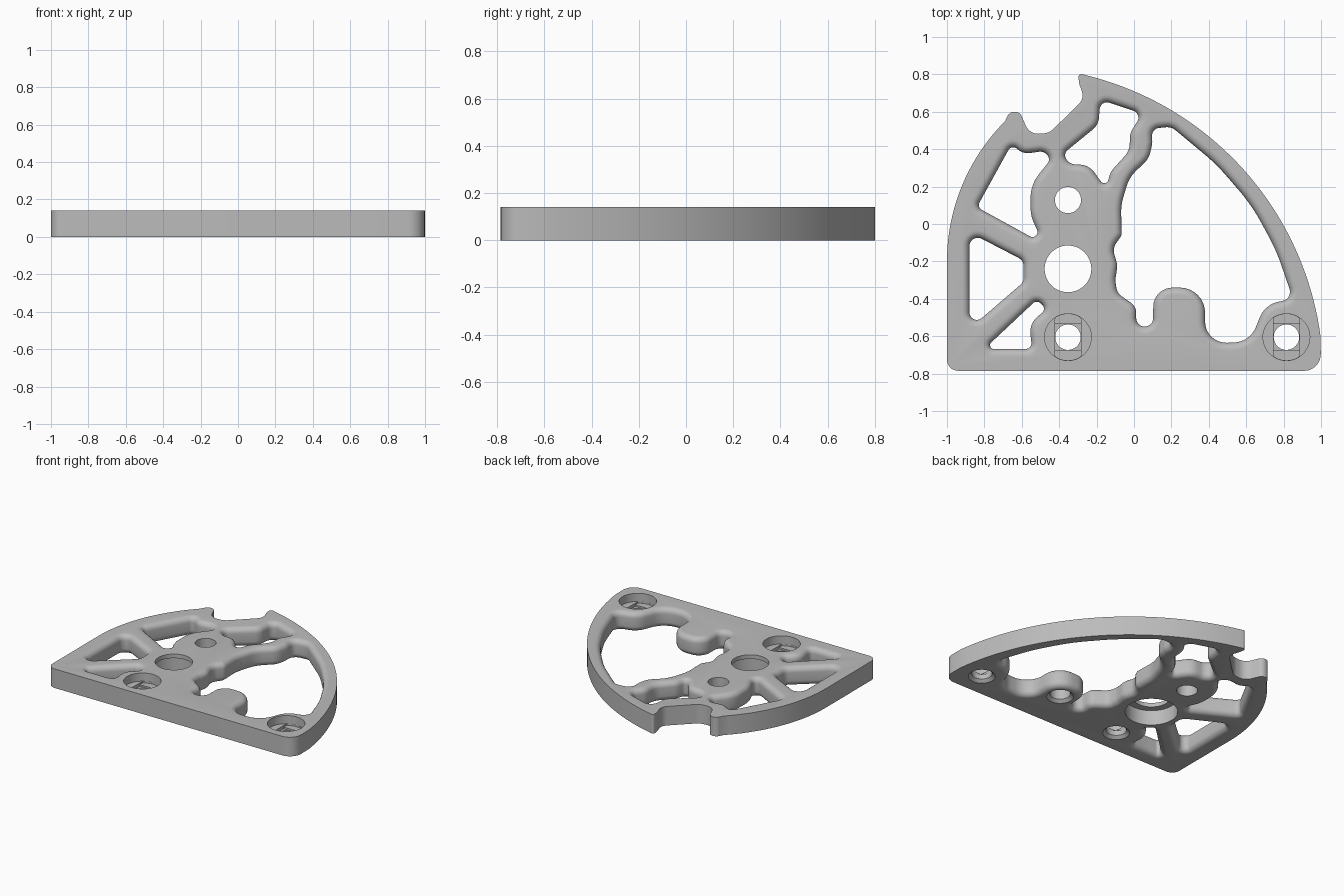
import bpy, bmesh
from math import sin, cos, tan, pi, radians
from mathutils import Vector

cube = bpy.data.objects.get("Cube")
if cube:
    bpy.data.objects.remove(cube, do_unlink=True)

THICK = 0.14
FILLET = 0.04

grey = bpy.data.materials.new("plain grey")
grey.use_nodes = True
grey.diffuse_color = (0.5, 0.5, 0.5, 1)
grey.node_tree.nodes["Principled BSDF"].inputs["Base Color"].default_value = (0.5, 0.5, 0.5, 1)


def arc(cx, cy, r, start, end, steps):
    """Points along an arc, as sharp corners of an outline."""
    angles = [radians(start + (end - start) * i / steps) for i in range(steps + 1)]
    return [(cx + r * cos(a), cy + r * sin(a), 0) for a in angles]


def circle(x, y, r):
    return [(p[0], p[1]) for p in arc(x, y, r, 0, 360, 48)[:-1]]


def rounded(corners, grow=0.0, steps=8):
    """Outline with rounded corners (x, y, radius), optionally grown outward."""
    pts = [Vector(c[:2]) for c in corners]
    area = sum(pts[i - 1].cross(p) for i, p in enumerate(pts))
    if area < 0:
        corners, pts = corners[::-1], pts[::-1]
    loop = []
    for i, p in enumerate(pts):
        before, after = pts[i - 1] - p, pts[(i + 1) % len(pts)] - p
        r = corners[i][2]
        if not r:
            loop.append(p)
            continue
        u, v = before.normalized(), after.normalized()
        half = u.angle(v) / 2
        reach = min(r / tan(half), before.length * 0.49, after.length * 0.49)
        r = reach * tan(half)
        centre = p + (u + v).normalized() * (r / sin(half))
        convex = (-u).cross(v) > 0
        radius = r + grow if convex else max(r - grow, min(r, 0.004))
        a = (p + u * reach - centre).normalized()
        b = (p + v * reach - centre).normalized()
        turn = a.angle_signed(b)   # clockwise positive
        for k in range(steps + 1):
            t = -turn * k / steps
            d = Vector((a.x * cos(t) - a.y * sin(t), a.x * sin(t) + a.y * cos(t)))
            loop.append(centre + d * radius)
    return loop


def loft(name, layers):
    """Solid through stacked loops: a list of (points, height)."""
    bm = bmesh.new()
    rings = [[bm.verts.new((p[0], p[1], z)) for p in pts] for pts, z in layers]
    for low, high in zip(rings, rings[1:]):
        for i in range(len(low)):
            bm.faces.new((low[i - 1], low[i], high[i], high[i - 1]))
    bm.faces.new(rings[0][::-1])
    bm.faces.new(rings[-1])
    bmesh.ops.recalc_face_normals(bm, faces=bm.faces)
    mesh = bpy.data.meshes.new(name)
    bm.to_mesh(mesh)
    bm.free()
    obj = bpy.data.objects.new(name, mesh)
    obj.data.materials.append(grey)
    bpy.context.collection.objects.link(obj)
    return obj


def prism(name, pts, low, high):
    return loft(name, [(pts, low), (pts, high)])


def cut(target, cutter):
    mod = target.modifiers.new("cut", "BOOLEAN")
    mod.operation = "DIFFERENCE"
    mod.solver = "EXACT"
    mod.object = cutter
    bpy.context.view_layer.objects.active = target
    bpy.ops.object.modifier_apply(modifier=mod.name)
    bpy.data.objects.remove(cutter, do_unlink=True)


# Plate: a quadrant with a notch in its upper left rim
outline = [(-1, -.785, .06), (1, -.785, .185)]
outline += arc(-.652, -.821, 1.664, 7.6, 76, 40)
outline += [(-.3, .808, .035), (-.293, .75, .06), (-.265, .67, .1),
            (-.455, .485, .09), (-.56, .48, .09), (-.61, .6, .04), (-.665, .6, .04)]
outline += arc(.06, -.2, 1.06, 135, 180, 20)
plate = prism("quadrant_plate", rounded(outline), 0, THICK)

# Lightening pockets with rounded rims on both faces
pockets = {
    "upper_left_pocket": [
        (-.84, .09, .03), (-.485, -.105, .05), (-.553, .045, .2), (-.553, .21, .2),
        (-.445, .345, .05), (-.48, .39, .05), (-.59, .375, .08), (-.655, .425, .03)],
    "middle_left_pocket": [
        (-.88, -.045, .045), (-.59, -.195, .05), (-.59, -.31, .05), (-.88, -.56, .04)],
    "lower_left_pocket": [
        (-.8, -.668, .02), (-.545, -.668, .03), (-.56, -.53, .15),
        (-.465, -.455, .04), (-.52, -.405, .03)],
    "upper_pocket": [
        (-.18, .665, .04), (.045, .59, .04), (-.02, .49, .1), (-.025, .39, .1),
        (-.125, .28, .1), (-.15, .19, .05), (-.24, .315, .1), (-.345, .32, .06),
        (-.38, .375, .04), (-.19, .53, .09)],
    "large_pocket": [
        (.095, .51, .07), (.2, .52, .07), (.44, .32, 1), (.63, .1, 1), (.76, -.14, 1),
        (.85, -.4, .05), (.7, -.43, .14), (.62, -.63, .13), (.38, -.64, .13),
        (.38, -.34, .135), (.104, -.34, .135), (.102, -.548, .046), (.012, -.548, .046),
        (.012, -.44, .07), (-.09, -.37, .07), (-.1, -.3, .1), (-.088, -.22, .1),
        (-.115, -.13, .07), (-.065, -.06, .05), (-.07, .1, .3), (-.025, .25, .2),
        (.08, .35, .12), (.098, .43, .1)],
}
for name, corners in pockets.items():
    layers = [(rounded(corners, FILLET), -.02)]
    for k in range(7):
        t = k / 6 * pi / 2
        layers.append((rounded(corners, FILLET * (1 - sin(t))), FILLET * (1 - cos(t))))
    layers += [(pts, THICK - z) for pts, z in reversed(layers)]
    cut(plate, loft(name, layers))

# Shaft hole, and bearing hole with a wide seat underneath
shaft, bearing, boss = (-.353, .128), (-.353, -.24), (.243, -.475)
cut(plate, prism("shaft_hole", circle(*shaft, .07), -.1, .3))
cut(plate, prism("bearing_hole", circle(*bearing, .125), -.1, .3))
cut(plate, prism("bearing_seat", circle(*bearing, .175), -.1, .11))


def chamfered_hole(name, x, y, top):
    cut(plate, loft(name, [(circle(x, y, .09), -.02), (circle(x, y, .09), 0),
                           (circle(x, y, .068), .02), (circle(x, y, .068), top)]))


# Blind hole under the rounded boss
chamfered_hole("blind_hole", *boss, .1)

# Screw holes: head recess, slot step, square step, then the bore
for x, y in ((-.353, -.605), (.815, -.605)):
    side = .07
    slot = [(x + max(-side, min(side, px - x)), py) for px, py in circle(x, y, .124)]
    square = [(x + a * side, y + b * side) for a, b in ((-1, -1), (1, -1), (1, 1), (-1, 1))]
    cut(plate, prism("head_recess", circle(x, y, .125), .08, .3))
    cut(plate, prism("slot_step", slot, .068, .1))
    cut(plate, prism("square_step", square, .056, .1))
    chamfered_hole("screw_bore", x, y, .1)

# Smooth curves, keep hard edges
bpy.ops.object.select_all(action="DESELECT")
plate.select_set(True)
bpy.context.view_layer.objects.active = plate
bpy.ops.object.shade_smooth_by_angle(angle=radians(30))
